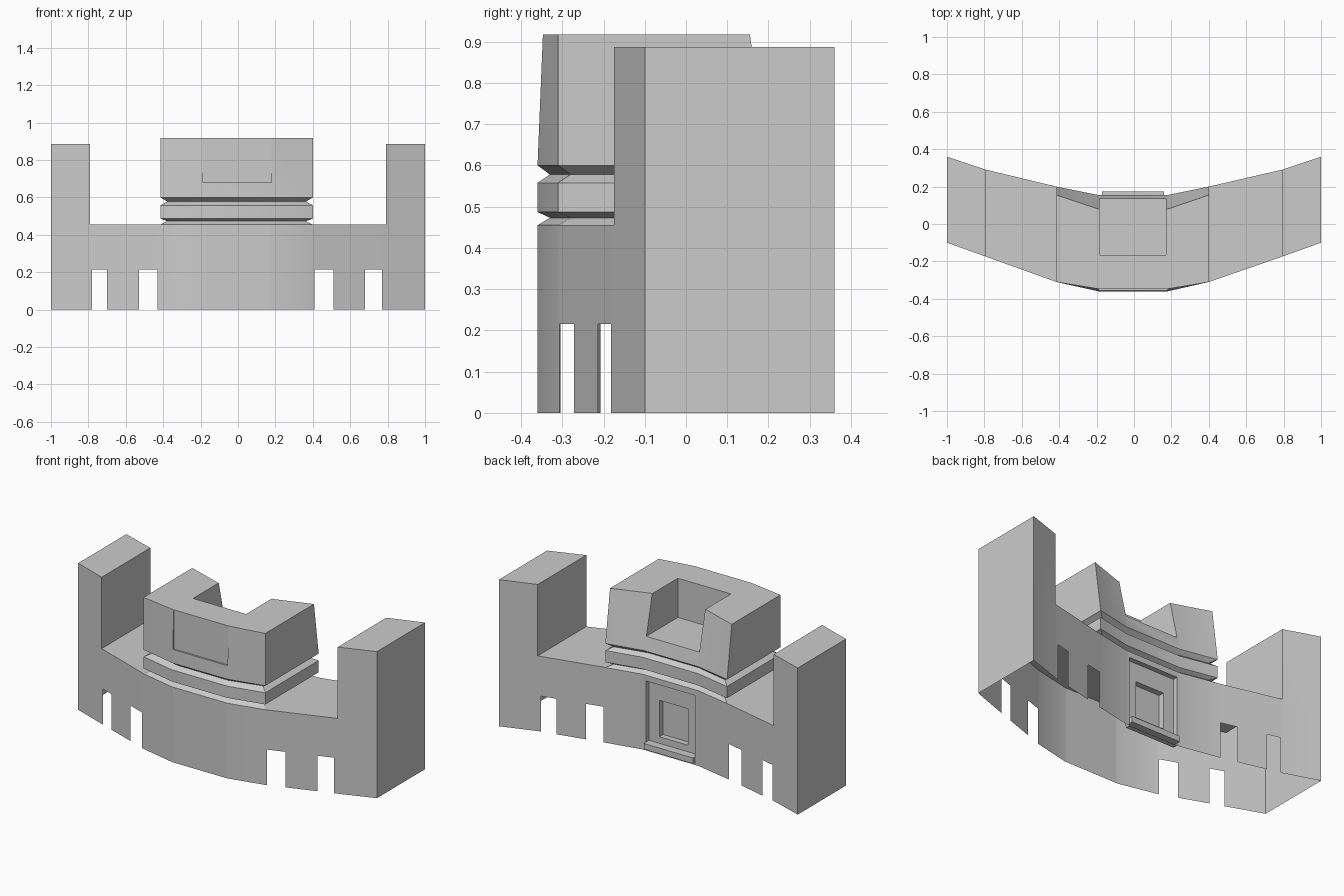
import bpy, bmesh

if "Cube" in bpy.data.objects:
    bpy.data.objects.remove(bpy.data.objects["Cube"])

# plan profile of the curved wall: x, front y, back y
PLAN = [(-1, -.10, .36), (-.79, -.175, .29), (-.415, -.31, .20), (-.19, -.36, .155),
        (.18, -.36, .155), (.40, -.31, .20), (.79, -.175, .29), (1, -.10, .36)]
DECK, TOP, NOTCH_Z = .455, .887, .215
NOTCHES = [(-.78, -.70), (-.53, -.43), (.41, .51), (.68, .77)]
DOOR = (-.17, .16, 0, .42)


def edge_y(x, k):
    for a, b in zip(PLAN, PLAN[1:]):
        if x <= b[0] + 1e-6:
            t = (x - a[0]) / (b[0] - a[0])
            return a[k] + t * (b[k] - a[k])


def finish(bm, name):
    bmesh.ops.remove_doubles(bm, verts=bm.verts, dist=1e-5)
    bmesh.ops.recalc_face_normals(bm, faces=bm.faces)
    me = bpy.data.meshes.new(name)
    bm.to_mesh(me)
    bm.free()
    ob = bpy.data.objects.new(name, me)
    bpy.context.collection.objects.link(ob)
    return ob


def activate(ob):
    bpy.ops.object.select_all(action='DESELECT')
    ob.select_set(True)
    bpy.context.view_layer.objects.active = ob


def smooth(ob):
    activate(ob)
    bpy.ops.object.shade_smooth_by_angle(angle=.5)


def face(bm, pts):
    return bm.faces.new([bm.verts.new(p) for p in pts])


def loft(bm, rings, cap_start=True):
    loops = [[bm.verts.new(p) for p in r] for r in rings]
    for a, b in zip(loops, loops[1:]):
        for i in range(len(a)):
            j = (i + 1) % len(a)
            bm.faces.new((a[i], a[j], b[j], b[i]))
    bm.faces.new(loops[-1])
    if cap_start:
        bm.faces.new(loops[0][::-1])


def box(name, x0, x1, y0, y1, z0, z1):
    bm = bmesh.new()
    loft(bm, [[(x0, y0, z), (x1, y0, z), (x1, y1, z), (x0, y1, z)] for z in (z0, z1)])
    return finish(bm, name)


# hollow curved wall with end piers, open underneath, notched along the foot
bm = bmesh.new()
xs = sorted({p[0] for p in PLAN} | {x for n in NOTCHES for x in n} | set(DOOR[:2]))
for a, b in zip(xs, xs[1:]):
    mid = (a + b) / 2
    top = TOP if abs(mid) > .79 else DECK
    notched = any(n[0] < mid < n[1] for n in NOTCHES)
    in_door = DOOR[0] < mid < DOOR[1]
    for k in (1, 2):
        ya, yb = edge_y(a, k), edge_y(b, k)
        rows = [0, NOTCH_Z, DOOR[3], DECK] + ([TOP] if top == TOP else [])
        for z0, z1 in zip(rows, rows[1:]):
            if (notched and z0 == 0) or (k == 2 and in_door and z1 <= DOOR[3]):
                continue
            face(bm, [(a, ya, z0), (b, yb, z0), (b, yb, z1), (a, ya, z1)])
    if not -.415 < mid < .40:
        face(bm, [(a, edge_y(a, 1), top), (b, edge_y(b, 1), top),
                  (b, edge_y(b, 2), top), (a, edge_y(a, 2), top)])
for x, z0 in ((-1, 0), (1, 0), (-.79, DECK), (.79, DECK)):
    f, r = edge_y(x, 1), edge_y(x, 2)
    face(bm, [(x, f, z0), (x, r, z0), (x, r, TOP), (x, f, TOP)])


# stepped door recess in the back
def door_ring(x0, x1, z0, z1, y):
    return [(x0, y, z0), (x1, y, z0), (x1, y, z1), (x0, y, z1)]


inner = (-.10, .09, .09, .31)
loft(bm, [door_ring(*DOOR, .155), door_ring(*DOOR, .125),
          door_ring(*inner, .125), door_ring(*inner, .09)], cap_start=False)
smooth(finish(bm, "curved_wall"))
box("door_sill", -.17, .16, .12, .175, .015, .05)

# central tower: grooved collar and leaning upper block
core = PLAN[2:6]


def tower_ring(z, inset=0, lean=0):
    s = 1 - inset * 3
    front = [(x * s, f + inset + (lean * .013 if abs(x) < .3 else 0), z) for x, f, r in core]
    back = [(x * s, r - inset - lean * (.075 if abs(x) < .3 else .045), z)
            for x, f, r in reversed(core)]
    return front + back


bm = bmesh.new()
loft(bm, [tower_ring(DECK), tower_ring(.473, .03), tower_ring(.487), tower_ring(.558),
          tower_ring(.578, .03), tower_ring(.60), tower_ring(.917, 0, 1)])
tower = finish(bm, "central_tower")

# rear-open seat recess and shallow front panel
for c in (box("seat_cutter", -.185, .17, -.165, .4, .68, 1.1),
          box("panel_cutter", -.187, .18, -.6, -.3465, .68, 1.1)):
    c.hide_render = True
    m = tower.modifiers.new("cut", 'BOOLEAN')
    m.operation, m.solver, m.object = 'DIFFERENCE', 'EXACT', c
    activate(tower)
    bpy.ops.object.modifier_apply(modifier=m.name)
    bpy.data.objects.remove(c)
smooth(tower)
